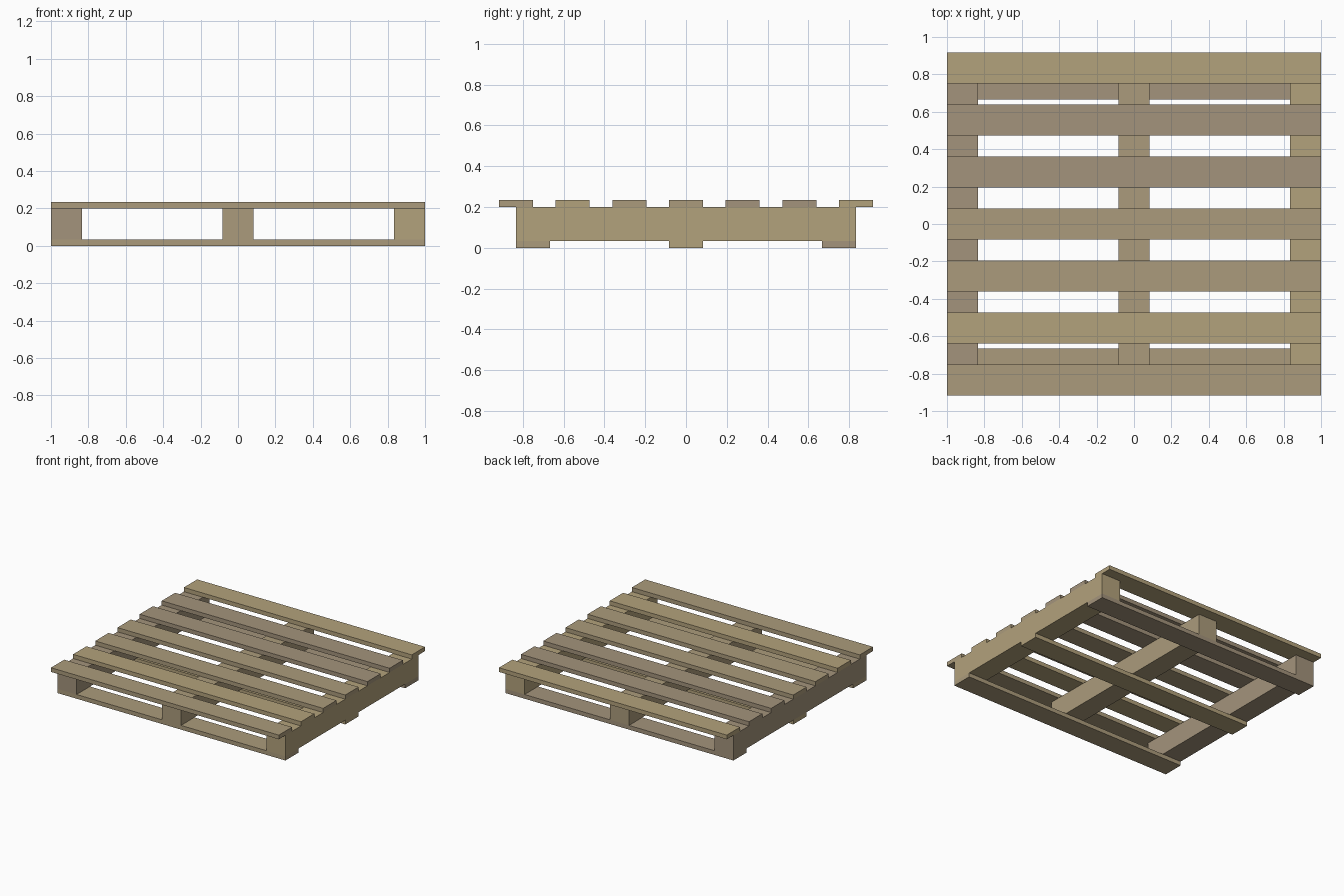
import bpy

if "Cube" in bpy.data.objects:
    bpy.data.objects.remove(bpy.data.objects["Cube"])


def material(name, rgb):
    m = bpy.data.materials.new(name)
    m.diffuse_color = (*rgb, 1)
    m.use_nodes = True
    m.node_tree.nodes["Principled BSDF"].inputs["Base Color"].default_value = m.diffuse_color
    return m


LIGHT = material("light_wood", (0.45, 0.36, 0.20))
MID = material("mid_wood", (0.41, 0.33, 0.20))
GREY = material("grey_wood", (0.37, 0.295, 0.20))

PLANK_W = 1 / 6      # width of every board
PLANK_T = 1 / 30     # thickness of deck boards
BEAM_H = 1 / 6       # height of the stringers


def board(name, centre, size, mat):
    bpy.ops.mesh.primitive_cube_add(size=1, location=centre)
    ob = bpy.context.object
    ob.name = name
    ob.scale = size
    bpy.ops.object.transform_apply(location=False, rotation=False, scale=True)
    ob.data.materials.append(mat)


# bottom boards, front to back
for i, mat in enumerate((MID, LIGHT, GREY)):
    board(f"bottom_board_{i + 1}", (0, (i - 1) * 0.75, PLANK_T / 2),
          (2, PLANK_W, PLANK_T), mat)

# stringers, left to right
for i, mat in enumerate((GREY, MID, LIGHT)):
    board(f"stringer_{i + 1}", ((i - 1) * (1 - PLANK_W / 2), 0, PLANK_T + BEAM_H / 2),
          (PLANK_W, 5 / 3, BEAM_H), mat)

# top deck boards, front to back
for i, mat in enumerate((MID, LIGHT, MID, MID, GREY, GREY, LIGHT)):
    board(f"deck_board_{i + 1}", (0, (i - 3) * 5 / 18, PLANK_T * 1.5 + BEAM_H),
          (2, PLANK_W, PLANK_T), mat)
